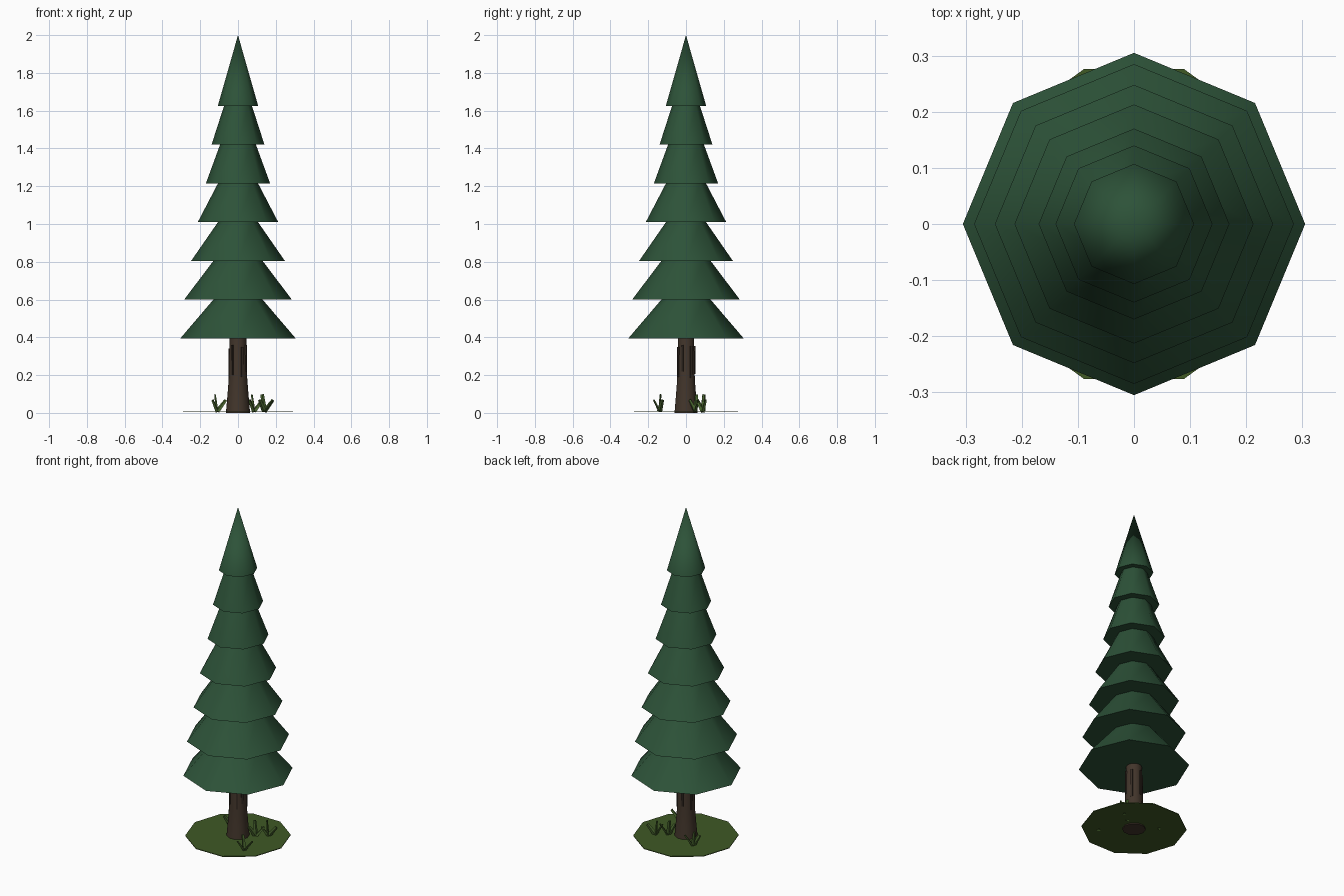
import bpy, bmesh, math
from mathutils import Vector, Matrix

if "Cube" in bpy.data.objects:
    bpy.data.objects.remove(bpy.data.objects["Cube"])


def material(name, rgb):
    m = bpy.data.materials.new(name)
    m.diffuse_color = (*rgb, 1)
    m.use_nodes = True
    m.node_tree.nodes["Principled BSDF"].inputs["Base Color"].default_value = m.diffuse_color
    return m


LEAF = material("needles", (0.026, 0.085, 0.04))
BARK = material("bark", (0.055, 0.036, 0.024))
RIDGE = material("bark_ridge", (0.035, 0.024, 0.017))
SOIL = material("turf", (0.05, 0.1, 0.018))
GRASS = material("grass", (0.06, 0.12, 0.025))


def make(name, bm, mat, smooth=None):
    bmesh.ops.recalc_face_normals(bm, faces=bm.faces)
    me = bpy.data.meshes.new(name)
    bm.to_mesh(me)
    bm.free()
    ob = bpy.data.objects.new(name, me)
    bpy.context.collection.objects.link(ob)
    me.materials.append(mat)
    if smooth:
        bpy.ops.object.select_all(action='DESELECT')
        bpy.context.view_layer.objects.active = ob
        ob.select_set(True)
        bpy.ops.object.shade_smooth_by_angle(angle=math.radians(smooth))
    return ob


def lathe(name, profile, sides, mat, smooth=None):
    """Capped solid of revolution from (radius, z) points; radius 0 makes a tip."""
    bm = bmesh.new()
    rings = []
    for r, z in profile:
        n = sides if r > 0 else 1
        rings.append([bm.verts.new((r * math.cos(2 * math.pi * i / sides),
                                    r * math.sin(2 * math.pi * i / sides), z))
                      for i in range(n)])
    for a, b in zip(rings, rings[1:]):
        for i in range(sides):
            j = (i + 1) % sides
            if len(b) == 1:
                bm.faces.new((a[i], a[j], b[0]))
            else:
                bm.faces.new((a[i], a[j], b[j], b[i]))
    for ring in (rings[0], rings[-1]):
        if len(ring) > 2:
            bm.faces.new(ring)
    return make(name, bm, mat, smooth)


# Foliage tiers: base height, rim radius, radius where the next tier begins
tiers = [(0.395, 0.305, 0.13), (0.60, 0.285, 0.13), (0.805, 0.248, 0.106),
         (1.01, 0.213, 0.106), (1.215, 0.17, 0.095), (1.42, 0.14, 0.074)]
for k, (z, r, r_top) in enumerate(tiers):
    lathe(f"foliage_tier_{k + 1}", [(r, z), (r_top, z + 0.205), (r_top * 0.8, z + 0.24)],
          8, LEAF, 60)
lathe("foliage_tip", [(0.107, 1.625), (0, 2.0)], 8, LEAF, 60)

# Trunk with flared foot
lathe("trunk", [(0.064, 0), (0.057, 0.08), (0.049, 0.18), (0.044, 0.42)], 10, BARK, 50)

# Raised bark strips around the trunk
bm = bmesh.new()
strips = [(-62, 0.27, 0.16), (-25, 0.29, 0.14), (35, 0.27, 0.17),
          (100, 0.28, 0.15), (165, 0.26, 0.16), (230, 0.28, 0.16)]
for deg, z, h in strips:
    mat = (Matrix.Rotation(math.radians(deg), 4, 'Z') @ Matrix.Translation((0.045, 0, z))
           @ Matrix.Diagonal((0.012, 0.012, h, 1)))
    bmesh.ops.create_cube(bm, size=1, matrix=mat)
make("bark_strips", bm, RIDGE)

# Flat ten-sided turf patch
bm = bmesh.new()
bmesh.ops.create_cone(bm, cap_ends=True, segments=10, radius1=0.29, radius2=0.29,
                      depth=0.004, matrix=Matrix.Translation((0, 0, 0.009))
                      @ Matrix.Rotation(math.radians(18), 4, 'Z'))
make("turf_patch", bm, SOIL)

# Grass tufts: each has one upright blade and leaning blades (dx, dy, height)
tufts = [(-0.11, 0.09), (0.14, 0.09), (0.14, -0.14), (0.085, 0.05)]
blades = [(-0.012, 0.005, 0.09), (0.045, 0.015, 0.06), (-0.025, -0.03, 0.06)]
for k, (x, y) in enumerate(tufts):
    bm = bmesh.new()
    for n, (dx, dy, h) in enumerate(blades):
        d = Vector((dx, dy, h))
        base = Vector((x, y, 0.008))
        mat = (Matrix.Translation(base + d / 2)
               @ d.to_track_quat('Z', 'Y').to_matrix().to_4x4()
               @ Matrix.Rotation(k + 0.8 * n, 4, 'Z') @ Matrix.Diagonal((1, 0.5, 1, 1)))
        bmesh.ops.create_cone(bm, cap_ends=True, segments=4, radius1=0.014,
                              radius2=0.009, depth=d.length, matrix=mat)
    make(f"grass_tuft_{k + 1}", bm, GRASS)
